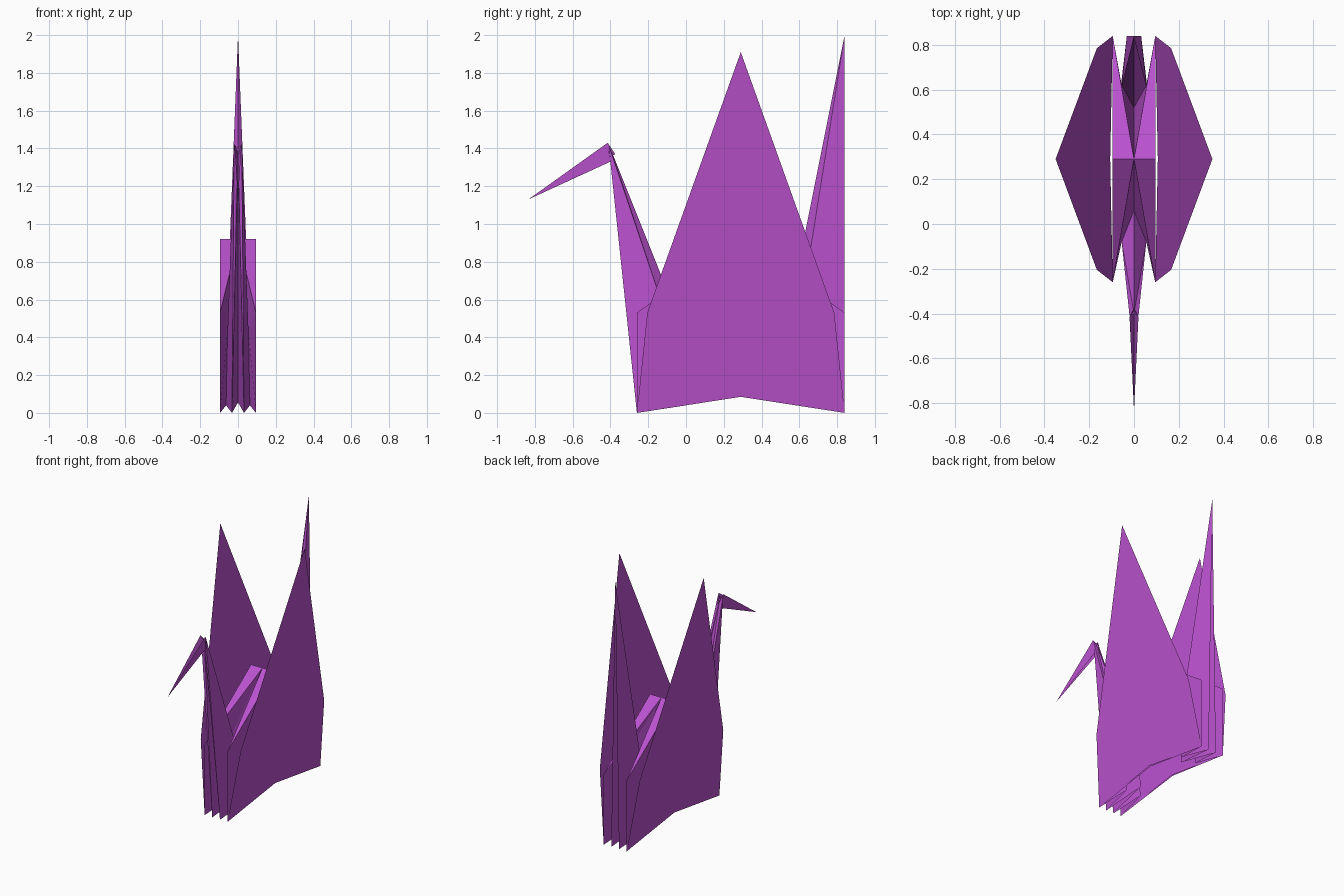
import bpy

if "Cube" in bpy.data.objects:
    bpy.data.objects.remove(bpy.data.objects["Cube"])

paper = bpy.data.materials.new("purple_paper")
paper.diffuse_color = (0.5, 0.085, 0.63, 1)
paper.use_nodes = True
paper.node_tree.nodes["Principled BSDF"].inputs["Base Color"].default_value = paper.diffuse_color


def sheet(name, *faces):
    """Flat paper panels on the +x side, mirrored to -x."""
    verts, polys = [], []
    for f in faces:
        idx = []
        for p in f:
            if p not in verts:
                verts.append(p)
            idx.append(verts.index(p))
        polys.append(idx)
    me = bpy.data.meshes.new(name)
    me.from_pydata(verts, [], polys)
    me.materials.append(paper)
    ob = bpy.data.objects.new(name, me)
    bpy.context.collection.objects.link(ob)
    m = ob.modifiers.new("mirror", 'MIRROR')
    m.use_clip = True
    m.merge_threshold = 0.0005
    return ob


W, MID, FRONT, BACK = 0.095, 0.29, -0.26, 0.84


def lean(y, z):
    """Point on the outward leaning wing plane."""
    return (W + 0.1335 * z, y, z)


# Wings
sheet("wing", [lean(FRONT, 0), lean(MID, 0.085), lean(BACK, 0),
               lean(0.785, 0.53), lean(MID, 1.91), lean(-0.205, 0.53)])

# Body side layers inside the wings
peak, peak_mid = (W, MID, 0.92), (0, MID, 0.92)
sheet("body_side", [(W, FRONT, 0), (W, MID, 0.085), (W, BACK, 0),
                    (W, BACK, 0.53), peak, (W, FRONT, 0.53)])


def limb(name, y, gusset_top, gusset_low, spine, spine_low, edge_tip, ridge_tip, spine_tip):
    """Body roof half, pleated gusset and the narrow limb folded up from it."""
    low, high, edge = (W, y, 0), (W, y, 0.53), (0.032, y, 0)
    sheet(name + "_roof", [peak_mid, peak, high],
          [peak_mid, high, gusset_top], [peak_mid, gusset_top, spine])
    sheet(name + "_gusset", [low, high, gusset_top, gusset_low])
    faces = [[edge, gusset_low, gusset_top], [edge, gusset_top, ridge_tip],
             [gusset_top, spine, spine_tip],
             [edge, spine_low, spine], [edge, spine, spine_tip]]
    if edge_tip != ridge_tip:
        faces += [[edge, ridge_tip, edge_tip], [edge, spine_tip, edge_tip],
                  [gusset_top, spine_tip, ridge_tip]]
    sheet(name, *faces)


# Neck and tail
jaw, crown, nape = (0.012, -0.4, 1.33), (0.02, -0.41, 1.42), (0, -0.4, 1.40)
limb("neck", FRONT, (0.055, -0.08, 0.44), (0.063, 0.0, 0.04),
     (0, 0.06, 0.25), (0, 0.07, 0.055), jaw, crown, nape)
tip = (0, BACK, 2.0)
limb("tail", BACK, (0.055, 0.62, 0.62), (0.063, 0.58, 0.04),
     (0, 0.52, 0.40), (0, 0.51, 0.055), tip, tip, tip)

# Head with pointed beak
beak = (0, -0.835, 1.13)
top = (0.02, -0.415, 1.43)
sheet("head", [jaw, top, beak], [top, (0, -0.375, 1.37), beak])
